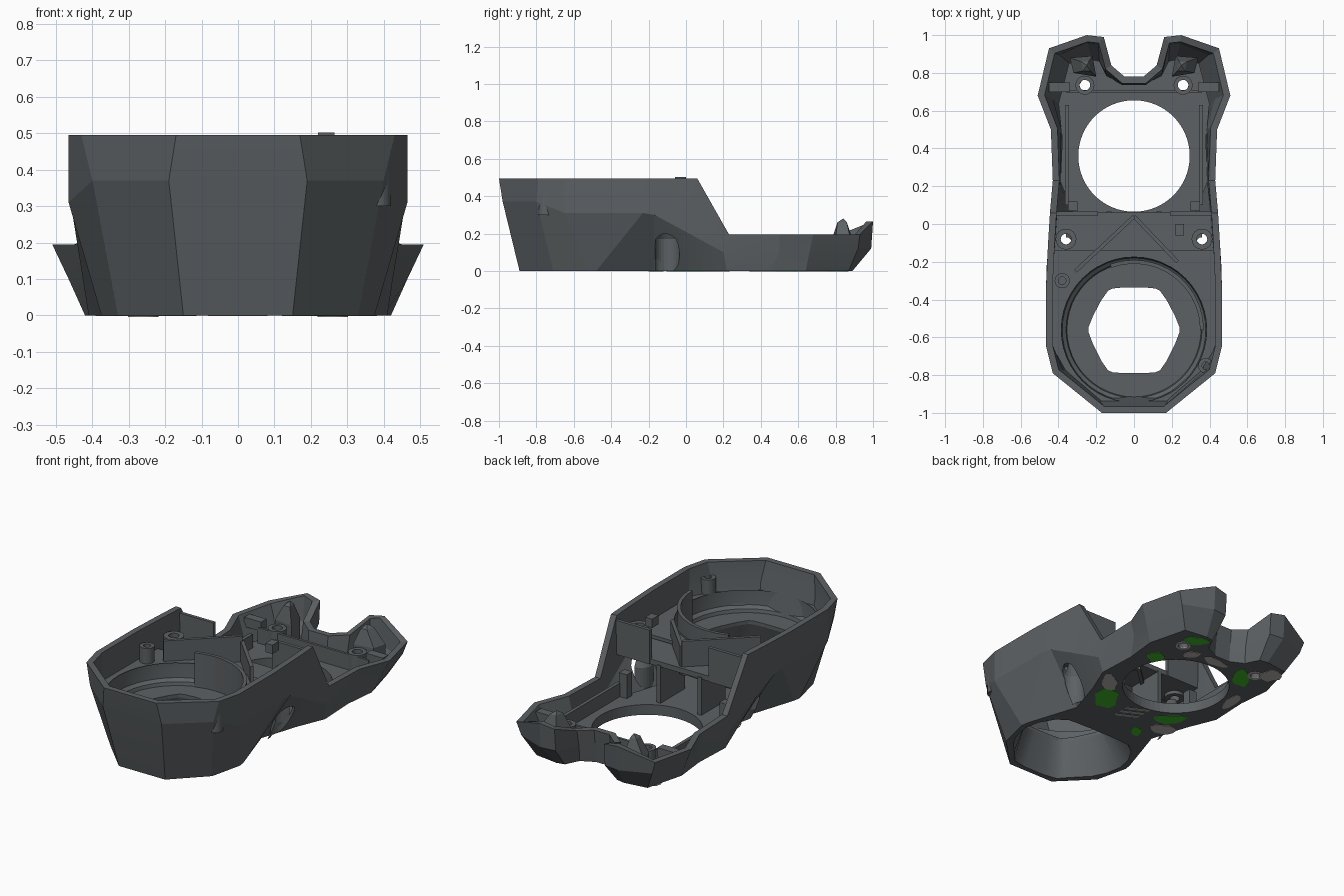
import bpy, bmesh, math, random
from mathutils import Vector

random.seed(7)
if "Cube" in bpy.data.objects:
    bpy.data.objects.remove(bpy.data.objects["Cube"])


def material(name, r, g, b):
    mat = bpy.data.materials.new(name)
    mat.use_nodes = True
    mat.diffuse_color = (r, g, b, 1)
    mat.node_tree.nodes["Principled BSDF"].inputs["Base Color"].default_value = (r, g, b, 1)
    return mat


GREY = material("dark grey plastic", 0.108, 0.12, 0.127)
GREEN = material("green paint", 0.05, 0.47, 0.025)
STONE = material("warm grey paint", 0.48, 0.45, 0.43)


def finish(name, bm, mat=GREY):
    bmesh.ops.recalc_face_normals(bm, faces=bm.faces)
    mesh = bpy.data.meshes.new(name)
    bm.to_mesh(mesh)
    bm.free()
    mesh.materials.append(mat)
    obj = bpy.data.objects.new(name, mesh)
    bpy.context.collection.objects.link(obj)
    return obj


def smooth(obj, degrees=35):
    bpy.ops.object.select_all(action="DESELECT")
    obj.select_set(True)
    bpy.context.view_layer.objects.active = obj
    bpy.ops.object.shade_smooth_by_angle(angle=math.radians(degrees))


def mirror_loop(half):
    """Close a right-hand half outline across the centre plane."""
    return [tuple(p) for p in half] + [(-p[0], *p[1:]) for p in reversed(half)]


def rounded(loop):
    """Cut every corner once."""
    out = []
    for i, p in enumerate(loop):
        a, b = Vector(p), Vector(loop[(i + 1) % len(loop)])
        out += [tuple(a.lerp(b, .25)), tuple(a.lerp(b, .75))]
    return out


def inset(loop, d):
    """Shift a counter-clockwise outline inwards in plan."""
    out = []
    for i, p in enumerate(loop):
        a, b, c = (Vector(q[:2]) for q in (loop[i - 1], p, loop[(i + 1) % len(loop)]))
        e, f = (b - a).normalized(), (c - b).normalized()
        n, m = Vector((-e.y, e.x)), Vector((-f.y, f.x))
        q = b + (n + m) * d / max(1 + n.dot(m), 0.5)
        out.append((q.x, q.y, *p[2:]))
    return out


def circle(x, y, r, n=48):
    return [(x + r * math.cos(math.tau * i / n), y + r * math.sin(math.tau * i / n)) for i in range(n)]


def at(loop, z):
    return [(p[0], p[1], z) for p in loop]


def loft(name, rings, closed=False):
    bm = bmesh.new()
    rows = [[bm.verts.new(p) for p in ring] for ring in rings]
    pairs = list(zip(rows, rows[1:])) + ([(rows[-1], rows[0])] if closed else [])
    for lo, hi in pairs:
        for i in range(len(lo)):
            j = (i + 1) % len(lo)
            bm.faces.new((lo[i], lo[j], hi[j], hi[i]))
    return finish(name, bm)


def plate(name, outline, holes, z0, z1, mat=GREY):
    """Flat slab with any number of holes."""
    bm = bmesh.new()
    for loop in [outline] + holes:
        vs = [bm.verts.new((p[0], p[1], z0)) for p in loop]
        for i, v in enumerate(vs):
            bm.edges.new((v, vs[(i + 1) % len(vs)]))
    bmesh.ops.triangle_fill(bm, edges=bm.edges[:], use_beauty=True)
    top = bmesh.ops.extrude_face_region(bm, geom=bm.faces[:])["geom"]
    bmesh.ops.translate(bm, vec=(0, 0, z1 - z0), verts=[v for v in top if isinstance(v, bmesh.types.BMVert)])
    return finish(name, bm, mat)


def box(name, x0, x1, y0, y1, z0, z1):
    return plate(name, [(x0, y0), (x1, y0), (x1, y1), (x0, y1)], [], z0, z1)


def rib(name, path, width, z0, z1):
    """Upright wall following a plan path."""
    a = [Vector(p) for p in path]
    sides = []
    for i, p in enumerate(a):
        t = (a[min(i + 1, len(a) - 1)] - a[max(i - 1, 0)]).normalized()
        sides.append(Vector((-t.y, t.x)) * width / 2)
    plate(name, [p - s for p, s in zip(a, sides)] + [p + s for p, s in reversed(list(zip(a, sides)))], [], z0, z1)


def tube(name, x, y, outer, inner, z0, z1):
    o, i = circle(x, y, outer, 24), circle(x, y, inner, 24)
    smooth(loft(name, [at(o, z0), at(o, z1), at(i, z1), at(i, z0)], True))


# Housing wall: each station is bottom xy, crease xyz, top xyz
stations = [
    (.15, -.89, .19, -.98, .37, .17, -1, .495),
    (.33, -.71, .40, -.80, .37, .43, -.79, .495),
    (.375, -.52, .465, -.65, .31, .465, -.65, .495),
    (.37, -.48, .463, -.23, .31, .465, -.32, .495),
    (.27, -.17, .458, -.17, .3, .455, -.1, .495),
    (.34, .05, .445, -.02, .22, .445, .06, .495),
    (.41, .22, .425, .2, .1, .43, .23, .195),
    (.40, .45, .42, .5, .1, .44, .5, .195),
    (.42, .64, .465, .66, .1, .51, .68, .195),
    (.36, .87, .425, .92, .12, .45, .93, .195),
    (.22, .89, .25, .99, .12, .25, 1, .265),
    (.17, .88, .16, .98, .12, .16, .99, .25),
    (.13, .80, .12, .82, .1, .12, .84, .195),
    (.05, .76, .05, .77, .1, .05, .78, .195),
]
bottom = mirror_loop([(s[0], s[1], 0) for s in stations])
crease = mirror_loop([s[2:5] for s in stations])
rim = mirror_loop([s[5:8] for s in stations])
floor_edge = inset(bottom, 0.02)
wall = loft("housing_wall", [bottom, crease, rim, inset(rim, .035), inset(crease, .035), floor_edge], True)

# Screw channels cut into both flanks
cutters = []
for side in (-1, 1):
    c = circle(side * .36, -.1, .065, 24)
    tip = circle(side * .36, -.1, .03, 24)
    bm = bmesh.new()
    rows = [[bm.verts.new(p) for p in ring] for ring in (at(c, -.05), at(c, .17), at(tip, .24))]
    bm.faces.new(rows[0])
    bm.faces.new(rows[-1])
    for lo, hi in zip(rows, rows[1:]):
        for i in range(24):
            bm.faces.new((lo[i - 1], lo[i], hi[i], hi[i - 1]))
    cutter = finish("channel_cutter", bm)
    cutter.hide_render = True
    cutters.append(cutter)
    mod = wall.modifiers.new("channel", "BOOLEAN")
    mod.operation, mod.solver, mod.object = "DIFFERENCE", "EXACT", cutter
graph = bpy.context.evaluated_depsgraph_get()
cut_mesh = bpy.data.meshes.new_from_object(wall.evaluated_get(graph))
wall.modifiers.clear()
wall.data = cut_mesh
for cutter in cutters:
    bpy.data.objects.remove(cutter)
smooth(wall, 12)

# Base plate with the front recess, round opening and screw holes
recess = rounded(mirror_loop([(.14, -.86), (.19, -.8), (.315, -.67), (.35, -.48), (.25, -.31), (.12, -.3)]))
hexagon = rounded(mirror_loop([(.10, -.79), (.15, -.77), (.24, -.59), (.24, -.53), (.15, -.36), (.1, -.335)]))
rear_screws = [circle(s * .26, .735, .028, 20) for s in (-1, 1)]
plate("base_plate", floor_edge, [recess, circle(0, .36, .295, 64)] + rear_screws, 0, .06)
smooth(loft("front_recess", [at(recess, 0), at(hexagon, .2)]))

# Round front bowl and the ledge around it
plate("bowl_floor", circle(0, -.56, .36), [hexagon], .2, .22)
bowl = [at(circle(0, -.56, r), z) for r, z in ((.35, .2), (.36, .24), (.38, .255), (.385, .32), (.385, .34))]
smooth(loft("bowl_wall", bowl))
ledge = mirror_loop([(.15, -.955), (.39, -.765), (.43, -.64), (.43, -.33), (.425, -.14)])
plate("bowl_ledge", ledge, [circle(0, -.56, .385)], .31, .33)
scroll = [(.36 * math.cos(a), -.56 + .36 * math.sin(a)) for a in (math.radians(d) for d in range(0, 111, 10))]
rib("bowl_scroll", scroll, .02, .2, .42)

# Middle deck with its diagonal partitions
screws = [circle(s * .36, -.08, .028, 20) for s in (-1, 1)]
plate("middle_deck", mirror_loop([(.425, -.16), (.41, .06)]), screws, .27, .3)
rib("long_partition", [(-.31, -.25), (0, .04)], .02, .25, .45)
rib("short_partition", [(0, .04), (.23, -.2)], .02, .25, .42)
for side in (-1, 1):
    x = sorted((side * .12, side * .145))
    box("compartment_divider", *x, -.16, .065, .05, .28)
    x = sorted((side * .19, side * .41))
    box("deck_rear_wall", *x, .045, .065, .27, .47)
    tube("deck_screw_boss", side * .36, -.08, .055, .028, .25, .4)
    # inner half of the screw channel, trimmed to the sloping flank
    bm = bmesh.new()
    arc = [math.pi * (.5 + i / 12) for i in range(13)]
    rows = []
    for z, r in ((0, .065), (.06, .065), (.12, .065), (.17, .065), (.24, .03)):
        rows.append([bm.verts.new((side * min(.36 + r * math.cos(a), .305 + .53 * z), -.1 + r * math.sin(a), z))
                     for a in arc])
    for lo, hi in zip(rows, rows[1:]):
        for i in range(12):
            bm.faces.new((lo[i], lo[i + 1], hi[i + 1], hi[i]))
    finish("channel_lining", bm)

    # Rear tray rails, screw bosses and horn brackets
    x = sorted((side * .345, side * .365))
    box("tray_rail", *x, .1, .63, .05, .14)
    tube("rear_screw_boss", side * .26, .735, .05, .028, .004, .16)
    x = sorted((side * .34, side * .45))
    box("crossbar_end", *x, .70, .75, .13, .185)
    spike = [(.2, .78), (.32, .8), (.34, .88), (.22, .89)]
    peak = [(.23, .81), (.27, .81), (.28, .86), (.24, .86)]
    rows = [[(side * p[0], p[1], z) for p in loop]
            for loop, z in ((spike, .05), (spike, .17), (peak, .26), ([(.25, .84)] * 4, .28))]
    loft("horn_bracket", rows)
    tube("rim_post", side * .38, -.3 if side < 0 else -.75, .04, .02, .3, .42)
    x = sorted((side * .30, side * .35))
    box("tray_step", *x, .07, .12, .05, .2)
box("rear_crossbar", -.36, .36, .695, .71, .05, .15)
box("rim_tab", .22, .265, -.06, 0, .45, .502)


# Painted blotches beneath the base
def blotch(name, mat, x, y, rx, ry, turn=.91):
    pts = []
    for i in range(11):
        a, k = math.tau * i / 11, random.uniform(.8, 1.25)
        px, py = rx * k * math.cos(a), ry * k * math.sin(a)
        pts.append((x + px * math.cos(turn) - py * math.sin(turn), y + px * math.sin(turn) + py * math.cos(turn)))
    plate(name, pts, [], -.002, .001, mat)


for spot in ((.215, .015, .12, .07), (-.21, .065, .045, .09), (-.22, .665, .09, .05),
             (.235, .82, .045, .07), (.3, .54, .05, .045), (-.15, -.16, .05, .025)):
    blotch("green_blotch", GREEN, *spot)
for spot in ((.31, .16, .08, .04, .7), (0, .705, .03, .09, 1.57), (-.25, -.05, .05, .065),
             (-.345, .43, .09, .035, 1.5), (-.33, .79, .055, .055), (.16, .685, .035, .055)):
    blotch("grey_blotch", STONE, *spot)
for x, y in ((-.26, .735), (.26, .735)):
    plate("screw_ring", circle(x, y, .042, 24), [circle(x, y, .028, 24)], -.004, .001, STONE)
for k in range(3):
    y = -.07 + k * .045
    plate("vent_slot", [(-.06, y + .03), (.06, y - .03), (.06, y - .015), (-.06, y + .045)], [], -.002, .001, STONE)
